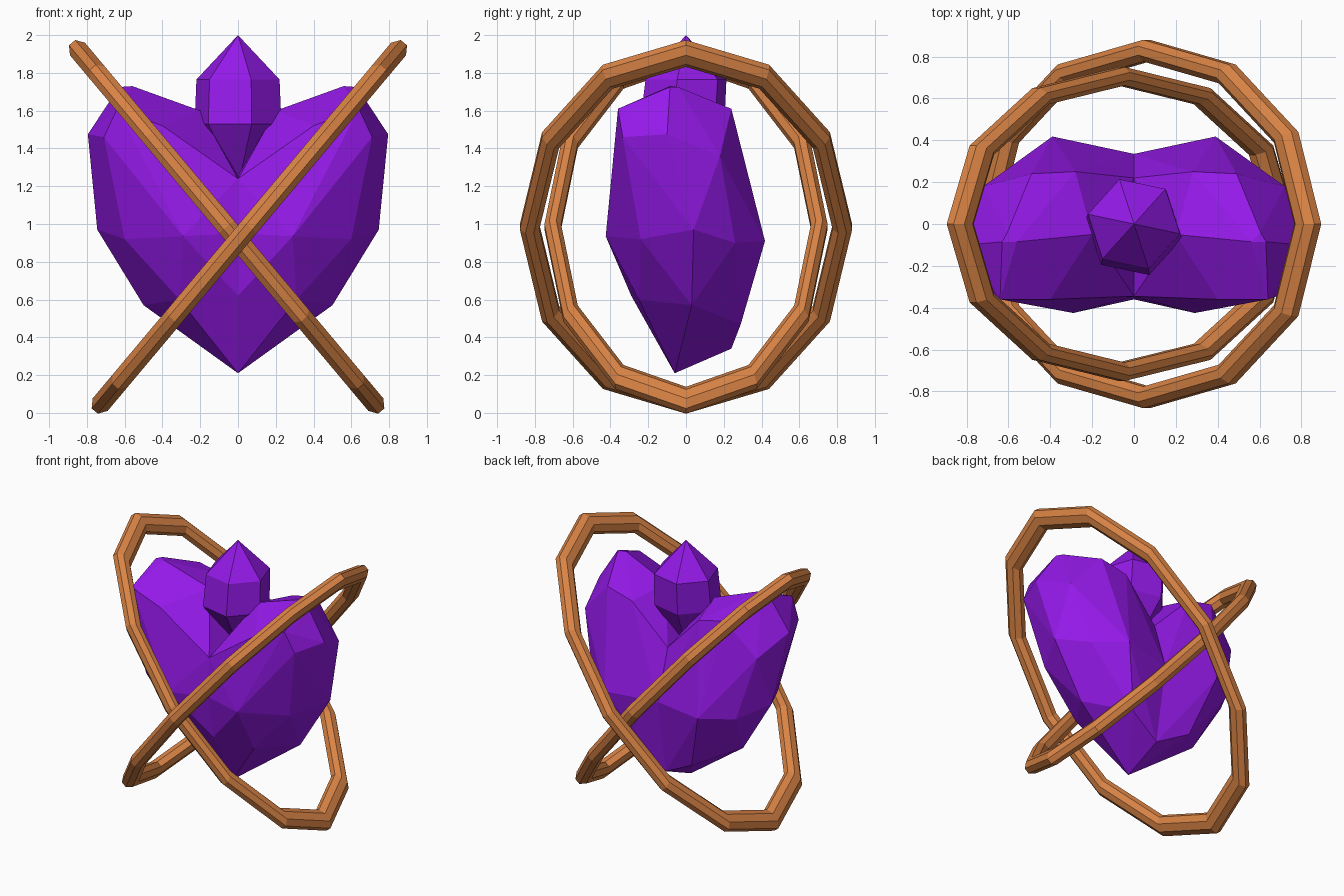
import bpy, bmesh
from math import sin, cos, radians, tau
from mathutils import Vector

if "Cube" in bpy.data.objects:
    bpy.data.objects.remove(bpy.data.objects["Cube"])


def material(name, color):
    m = bpy.data.materials.new(name)
    m.diffuse_color = (*color, 1)
    m.use_nodes = True
    m.node_tree.nodes["Principled BSDF"].inputs["Base Color"].default_value = m.diffuse_color
    return m


PURPLE = material("purple_crystal", (0.30, 0.01, 0.82))
COPPER = material("copper", (0.70, 0.23, 0.06))


def finish(name, bm, mat):
    bmesh.ops.recalc_face_normals(bm, faces=bm.faces)
    me = bpy.data.meshes.new(name)
    bm.to_mesh(me)
    bm.free()
    me.materials.append(mat)
    ob = bpy.data.objects.new(name, me)
    bpy.context.collection.objects.link(ob)
    return ob


def ring(name, side, y_scale):
    """Stretched 12-sided hoop with an octagonal section, leaning to one side."""
    major, minor, stretch, a = 0.828, 0.056, 1.447, radians(50)
    along = Vector((side * cos(a), 0, sin(a))) * stretch
    normal = Vector((-side * sin(a), 0, cos(a)))
    across = Vector((0, y_scale, 0))
    centre = Vector((side * 0.06, 0, 0.985))
    bm = bmesh.new()
    loops = []
    for i in range(12):
        t = tau * i / 12
        loop = []
        for j in range(8):
            p = tau * (j + 0.5) / 8
            r = major + minor * cos(p)
            loop.append(bm.verts.new(centre + along * r * cos(t) + across * r * sin(t)
                                     + normal * minor * sin(p)))
        loops.append(loop)
    for i in range(12):
        A, B = loops[i], loops[(i + 1) % 12]
        for j in range(8):
            k = (j + 1) % 8
            bm.faces.new((A[j], A[k], B[k], B[j]))
    return finish(name, bm, COPPER)


# Crossed hoops, the left-leaning one narrower
ring("wide_ring", 1, 1.0)
ring("narrow_ring", -1, 0.852)

# Heart-shaped crystal: half as a faceted hull, mirrored across x = 0
seam = [(0, -.06, .21), (0, -.29, .62), (0, -.36, .95), (0, -.345, 1.24),
        (0, .24, .34), (0, .335, .90), (0, .22, 1.27)]
lower = [(.50, .03, .57), (.31, -.25, .60), (.25, .29, .47)]
middle = [(.29, -.425, .935), (.60, -.24, .92), (.745, .04, .97),
          (.60, .26, .90), (.39, .418, .91)]
upper = [(.71, -.335, 1.46), (.795, -.10, 1.475), (.72, .18, 1.36),
         (.49, .24, 1.61), (.28, .25, 1.56), (.20, -.05, 1.60),
         (.40, -.36, 1.52), (.64, -.36, 1.61)]
top = [(.56, -.085, 1.73), (.605, -.04, 1.725), (.63, -.085, 1.725)]
bm = bmesh.new()
for p in seam + lower + middle + upper + top:
    bm.verts.new(p)
hull = bmesh.ops.convex_hull(bm, input=bm.verts)
loose = [v for v in bm.verts if not v.link_faces]
bmesh.ops.delete(bm, geom=loose, context='VERTS')
inner = [f for f in bm.faces if all(abs(v.co.x) < 1e-4 for v in f.verts)]
bmesh.ops.delete(bm, geom=inner, context='FACES')
bmesh.ops.dissolve_limit(bm, angle_limit=radians(6), verts=bm.verts, edges=bm.edges)
heart = finish("heart_crystal", bm, PURPLE)
mirror = heart.modifiers.new("mirror", 'MIRROR')
mirror.use_axis[0] = True
mirror.use_clip = True

# Centre crystal: six-sided, pointed at both ends
bm = bmesh.new()
tip = bm.verts.new((0, 0, 2.0))
foot = bm.verts.new((0, 0, 1.2))
belts = []
for r, z, cy in ((.225, 1.765, 0), (.235, 1.53, -.02)):
    belts.append([bm.verts.new((r * cos(radians(60 * i - 12)),
                                cy + r * sin(radians(60 * i - 12)), z)) for i in range(6)])
for i in range(6):
    k = (i + 1) % 6
    hi, lo = belts
    bm.faces.new((tip, hi[i], hi[k]))
    bm.faces.new((hi[i], lo[i], lo[k], hi[k]))
    bm.faces.new((foot, lo[k], lo[i]))
finish("centre_crystal", bm, PURPLE)
